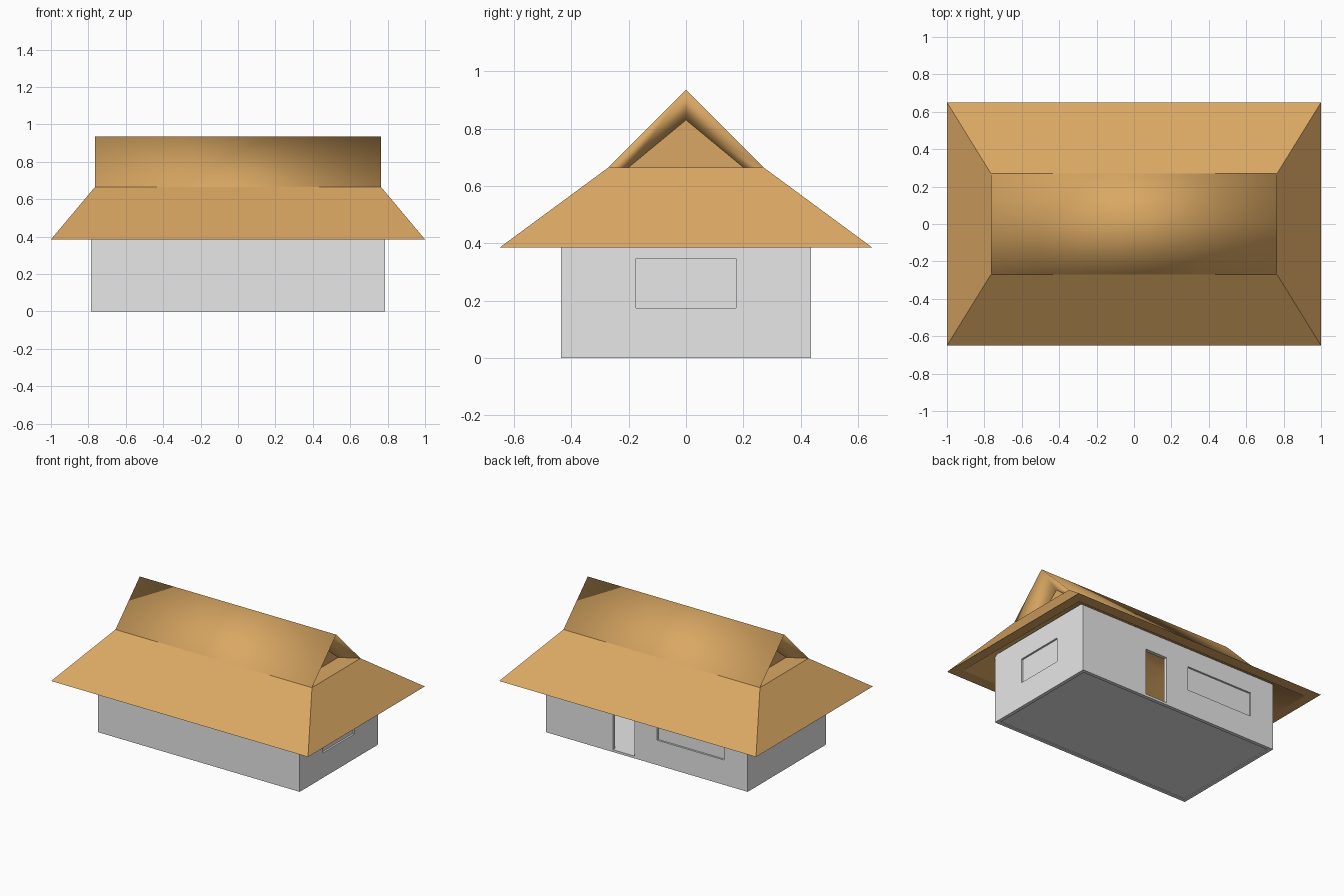
import bpy
import bmesh

if "Cube" in bpy.data.objects:
    bpy.data.objects.remove(bpy.data.objects["Cube"], do_unlink=True)


def material(name, rgb):
    m = bpy.data.materials.new(name)
    m.use_nodes = True
    colour = (*rgb, 1)
    m.diffuse_color = colour
    m.node_tree.nodes["Principled BSDF"].inputs["Base Color"].default_value = colour
    return m


plaster = material("grey_plaster", (0.8, 0.8, 0.8))
thatch = material("brown_thatch", (0.7, 0.39, 0.125))


def add_object(name, bm, mat):
    mesh = bpy.data.meshes.new(name)
    bm.to_mesh(mesh)
    bm.free()
    mesh.materials.append(mat)
    obj = bpy.data.objects.new(name, mesh)
    bpy.context.collection.objects.link(obj)
    return obj


def box(name, x, y, z, mat=plaster):
    bm = bmesh.new()
    bmesh.ops.create_cube(bm, size=1)
    for v in bm.verts:
        for i, (low, high) in enumerate((x, y, z)):
            v.co[i] = low if v.co[i] < 0 else high
    return add_object(name, bm, mat)


# House body: hollow room with a floor, a door and two blind windows
W, D, H = 0.785, 0.435, 0.49
T = 0.025
walls = box("walls", (-W, W), (-D, D), (0, H))
cutters = [
    box("room", (T - W, W - T), (T - D, D - T), (0.016, 1)),
    box("underside", (T - W, W - T), (T - D, D - T), (-1, 0.005)),
    box("doorway", (0.095, 0.265), (D - 0.1, 1), (0.016, 0.345)),
    box("back_window", (-0.6, -0.08), (D - 0.013, 1), (0.175, 0.345)),
    box("side_window", (W - 0.013, 1), (-0.175, 0.175), (0.175, 0.348)),
]
bpy.context.view_layer.objects.active = walls
for cutter in cutters:
    mod = walls.modifiers.new(cutter.name, "BOOLEAN")
    mod.operation = "DIFFERENCE"
    mod.solver = "EXACT"
    mod.object = cutter
    bpy.ops.object.modifier_apply(modifier=mod.name)
    bpy.data.objects.remove(cutter, do_unlink=True)

# Roof: hipped skirt, open ridge cap with recessed gables, hollow inside
bm = bmesh.new()


def ring(x, y, z):
    return [bm.verts.new((sx * x, sy * y, z))
            for sx, sy in ((-1, -1), (1, -1), (1, 1), (-1, 1))]


def ridge(x, z):
    return [bm.verts.new((s * x, 0, z)) for s in (-1, 1)]


def face(*verts, smooth=False):
    bm.faces.new(verts).smooth = smooth


def bridge(a, b, smooth=False):
    for i in range(4):
        j = (i + 1) % 4
        face(a[i], a[j], b[j], b[i], smooth=smooth)


eave = ring(1, 0.65, 0.385)
shoulder = ring(0.765, 0.27, 0.665)
gable = ring(0.64, 0.2, 0.665)
inner_eave = ring(0.932, 0.57, 0.385)
inner_shoulder = ring(0.6, 0.2, 0.63)
top = ridge(0.765, 0.935)
gable_top = ridge(0.64, 0.83)
inner_top = ridge(0.6, 0.8)

bridge(eave, shoulder)
bridge(inner_eave, eave)
bridge(inner_shoulder, inner_eave, smooth=True)
for base, peak in ((shoulder, top), (inner_shoulder, inner_top)):
    face(base[0], base[1], peak[1], peak[0], smooth=True)
    face(base[2], base[3], peak[0], peak[1], smooth=True)
for end, (a, b) in enumerate(((3, 0), (1, 2))):
    face(shoulder[a], shoulder[b], gable[b], gable[a])
    face(gable[a], gable[b], gable_top[end])
    face(shoulder[b], top[end], gable_top[end], gable[b], smooth=True)
    face(top[end], shoulder[a], gable[a], gable_top[end], smooth=True)
    face(inner_shoulder[a], inner_shoulder[b], inner_top[end])
bmesh.ops.recalc_face_normals(bm, faces=bm.faces[:])
# The lining is a separate shell surface joined at the eaves
add_object("thatched_roof", bm, thatch)
